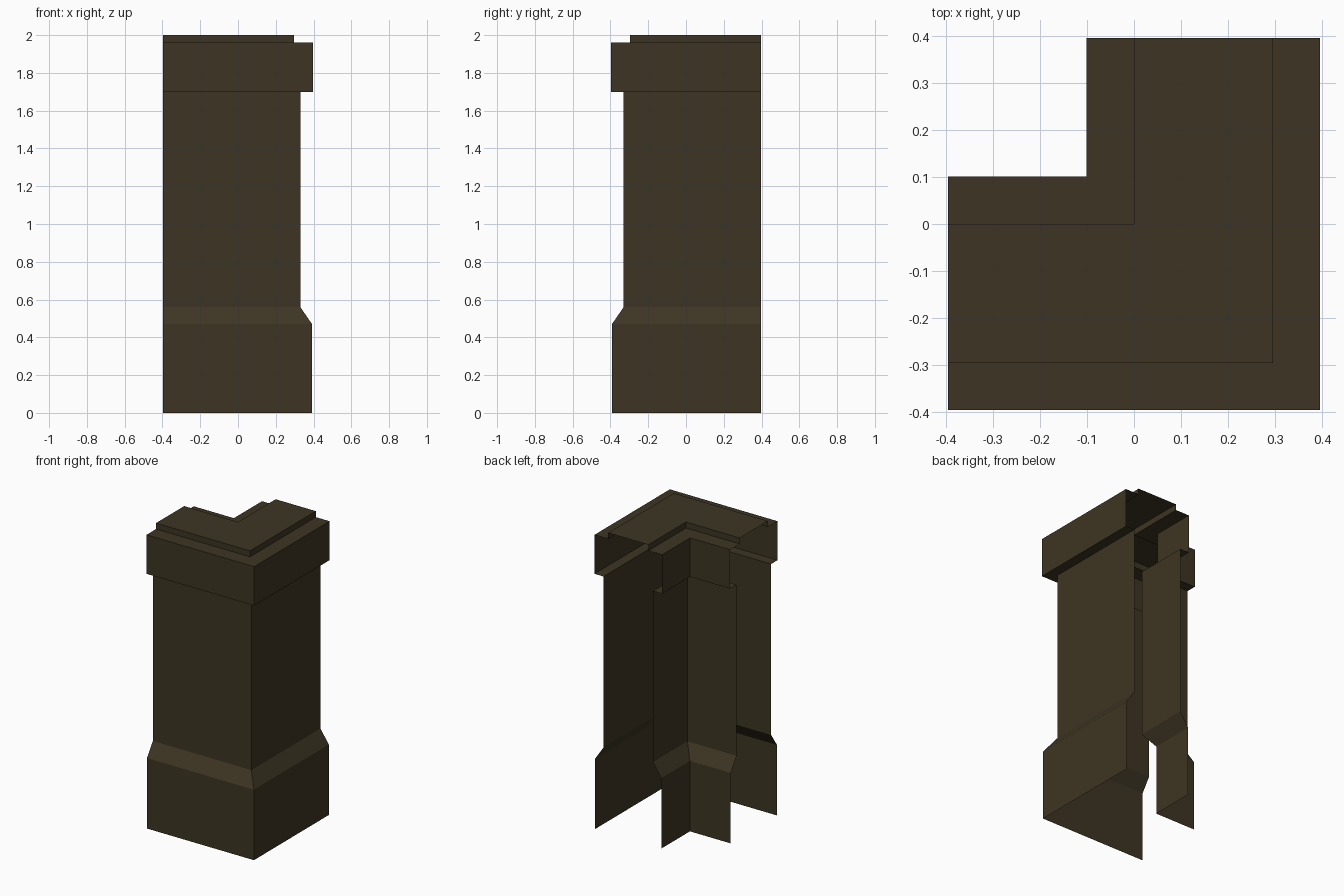
import bpy, bmesh

if "Cube" in bpy.data.objects:
    bpy.data.objects.remove(bpy.data.objects["Cube"])

stone = bpy.data.materials.new("dark_olive_stone")
stone.diffuse_color = (0.048, 0.0356, 0.0168, 1)
stone.use_nodes = True
stone.node_tree.nodes["Principled BSDF"].inputs["Base Color"].default_value = stone.diffuse_color

END = 0.397     # where both wall ends are cut off, left open
MID = 0.148     # centre line of the wall; the section is symmetric about it


def sweep(name, strips):
    """Sweep open (offset, height) strips along the L-shaped corner path."""
    bm = bmesh.new()
    for strip in strips:
        rows = [[bm.verts.new(p) for p in ((-END, -d, z), (d, -d, z), (d, END, z))]
                for d, z in strip]
        for a, b in zip(rows, rows[1:]):
            for i in range(2):
                bm.faces.new((a[i], a[i + 1], b[i + 1], b[i]))
    mesh = bpy.data.meshes.new(name)
    bm.to_mesh(mesh)
    bm.free()
    mesh.materials.append(stone)
    obj = bpy.data.objects.new(name, mesh)
    bpy.context.collection.objects.link(obj)
    return obj


def outer_and_inner(half):
    """Outer strip going up, and its mirror on the inner side going down."""
    outer = [(MID + w, z) for w, z in half]
    inner = [(MID - w, z) for w, z in reversed(half)]
    return outer, inner


# plinth with sloped top
sweep("base", outer_and_inner([(0.244, 0), (0.244, 0.47), (0.182, 0.56)]))
# plain wall
sweep("shaft", outer_and_inner([(0.182, 0.56), (0.182, 1.70)]))
# overhanging cap with raised top, closed across the wall
outer, inner = outer_and_inner([(0.182, 1.70), (0.249, 1.70), (0.249, 1.96),
                                (0.148, 1.96), (0.148, 2.0)])
sweep("cap", [outer + inner])
